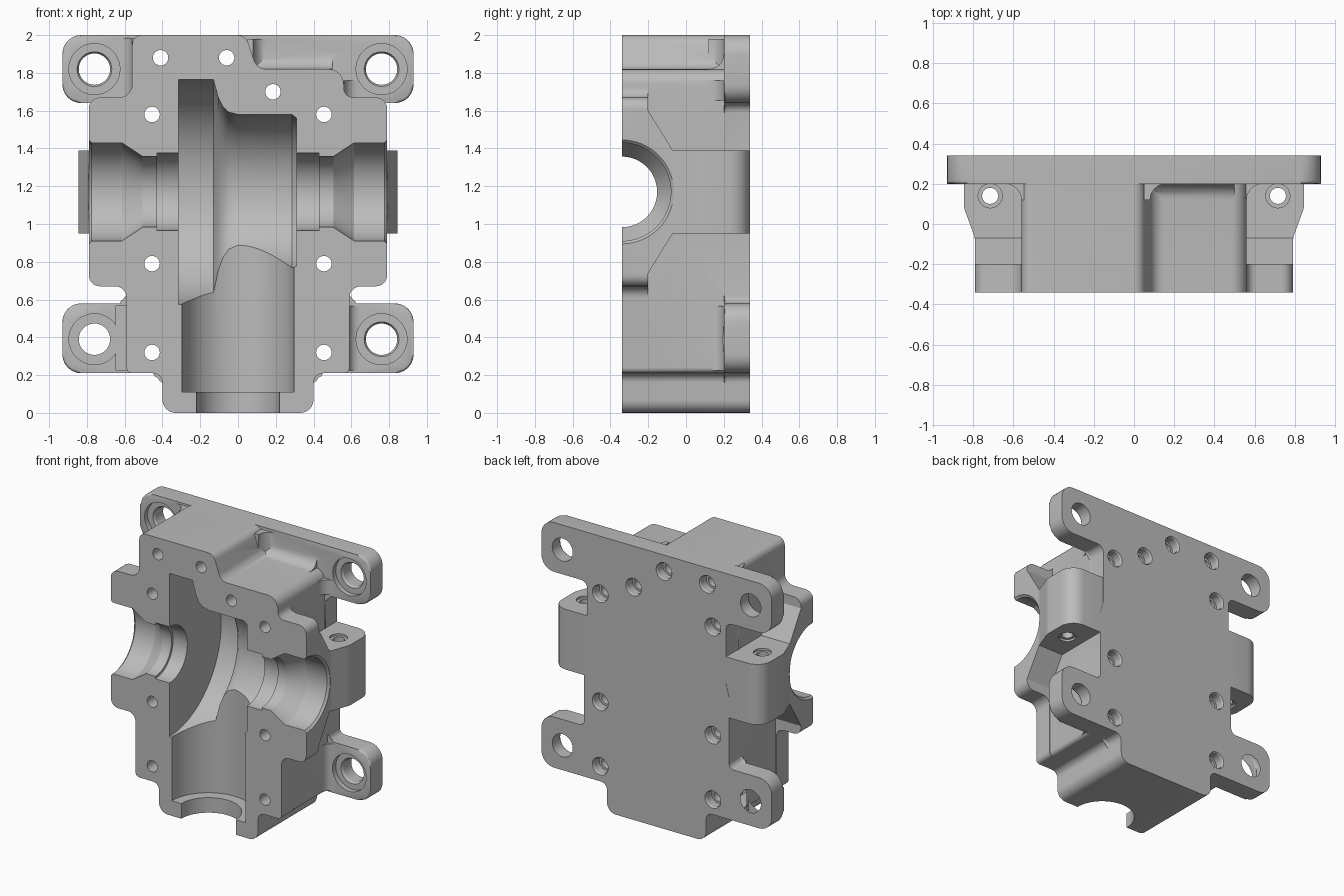
import bpy
import bmesh
from math import sin, cos, pi, tan
from mathutils import Vector

cube = bpy.data.objects.get("Cube")
if cube:
    bpy.data.objects.remove(cube, do_unlink=True)

metal = bpy.data.materials.new("cast_grey")
metal.use_nodes = True
GREY = (0.5, 0.5, 0.5, 1)
metal.diffuse_color = GREY
metal.node_tree.nodes["Principled BSDF"].inputs["Base Color"].default_value = GREY

FRONT, BACK, AXIS_Z = -0.34, 0.34, 1.17

# Ways to place a flat (u, v) point at depth t
PLACE = {
    "x": lambda u, v, t: (t, u, v),
    "y": lambda u, v, t: (u, t, v),
    "z": lambda u, v, t: (u, v, t),
    "x_swapped": lambda u, v, t: (t, v, u),
}


def finish(name, bm):
    bmesh.ops.recalc_face_normals(bm, faces=bm.faces)
    mesh = bpy.data.meshes.new(name)
    bm.to_mesh(mesh)
    bm.free()
    mesh.materials.append(metal)
    obj = bpy.data.objects.new(name, mesh)
    bpy.context.collection.objects.link(obj)
    return obj


def rounded(points, steps=6):
    """Outline from (u, v, radius) corners."""
    out = []
    for i, (u, v, r) in enumerate(points):
        p = Vector((u, v))
        if r == 0:
            out.append(p)
            continue
        a = (Vector(points[i - 1][:2]) - p).normalized()
        b = (Vector(points[(i + 1) % len(points)][:2]) - p).normalized()
        half = a.angle(b) / 2
        centre = p + (a + b).normalized() * (r / sin(half))
        start = p + a * (r / tan(half)) - centre
        end = p + b * (r / tan(half)) - centre
        sweep = pi - 2 * half
        for k in range(steps + 1):
            f = k / steps
            out.append(centre + (start * sin((1 - f) * sweep) + end * sin(f * sweep)) / sin(sweep))
    return out


def prism(name, outline, axis, t0, t1, bevel=0):
    bm = bmesh.new()
    place = PLACE[axis]
    low = [bm.verts.new(place(p[0], p[1], t0)) for p in outline]
    high = [bm.verts.new(place(p[0], p[1], t1)) for p in outline]
    cap = bm.faces.new(low)
    bm.faces.new(high[::-1])
    for i in range(len(low)):
        bm.faces.new((low[i - 1], low[i], high[i], high[i - 1]))
    if bevel:
        bmesh.ops.bevel(bm, geom=list(cap.edges), offset=bevel, segments=3,
                        profile=0.5, affect="EDGES")
    return finish(name, bm)


def lathe(name, profile, axis, cu, cv, segments=32):
    """Turn (t, radius) pairs about an axis through (cu, cv)."""
    bm = bmesh.new()
    rings = []
    for t, r in profile:
        rings.append([bm.verts.new(PLACE[axis](cu + r * cos(2 * pi * k / segments),
                                               cv + r * sin(2 * pi * k / segments), t))
                      for k in range(segments)])
    for a, b in zip(rings, rings[1:]):
        for k in range(segments):
            bm.faces.new((a[k - 1], a[k], b[k], b[k - 1]))
    bm.faces.new(rings[0])
    bm.faces.new(rings[-1][::-1])
    return finish(name, bm)


def fillet(name, axis, cu, cv, side, r, t0, t1):
    """Concave strip where a wall meets the mounting plate."""
    arc = [(cu + side * r * (1 - sin(k * pi / 12)), cv - r + r * cos(k * pi / 12))
           for k in range(7)]
    outline = [(cu - side * 0.03, cv + 0.03), (cu + side * r, cv + 0.03)] + arc
    return prism(name, outline + [(cu - side * 0.03, cv - r)], axis, t0, t1)


def mirrored(half):
    return half + [(-u, v, r) for u, v, r in reversed(half)]


# Shared corner runs for the front flange and the core
foot_right = [(0.4, 0, 0.07), (0.4, 0.21, 0.05)]
foot_left = [(-0.4, 0.21, 0.05), (-0.4, 0, 0.07)]
crown = [(0.56, 1.82, 0.08), (0.1, 1.82, 0.07), (0.04, 2, 0.06), (-0.56, 2, 0.05)]

# Front flange with the split face
flange = prism("gearbox_housing", rounded(
    foot_right + [(0.59, 0.21, 0.03), (0.59, 0.67, 0.06), (0.79, 0.67, 0.06),
                  (0.79, 1.67, 0.06), (0.56, 1.67, 0.05)] + crown +
    [(-0.56, 1.67, 0.07), (-0.79, 1.67, 0.06), (-0.79, 0.67, 0.06),
     (-0.59, 0.67, 0.06), (-0.59, 0.21, 0.03)] + foot_left), "y", FRONT, -0.2)

# Core block
core = prism("core", rounded(
    foot_right + [(0.585, 0.21, 0.03), (0.585, 1.1, 0), (0.56, 1.2, 0)] + crown +
    [(-0.56, 1.2, 0), (-0.585, 1.1, 0), (-0.585, 0.21, 0.03)] + foot_left),
    "y", -0.3, 0.3)

# Rear mounting plate with four ears
plate = prism("mounting_plate", rounded(mirrored(
    foot_right + [(0.93, 0.21, 0.1), (0.93, 0.58, 0.1), (0.585, 0.58, 0.04),
                  (0.585, 1.1, 0), (0.56, 1.2, 0), (0.56, 1.64, 0.05),
                  (0.93, 1.64, 0.1), (0.93, 2, 0.1)])), "y", 0.2, BACK, bevel=0.015)

# Sloped gusset behind the bearing seats
gusset = prism("gusset", [(-0.25, 0.74), (-0.2, 0.74), (-0.07, 0.95), (-0.07, 1.39),
                          (-0.2, 1.6), (-0.25, 1.6)], "x", -0.79, 0.79)

solids = [core, plate, gusset]

for s in (1, -1):
    # Side lugs
    lug = [(0.45, -0.29, 0), (0.79, -0.29, 0), (0.79, -0.07, 0.1), (0.845, 0.08, 0.1),
           (0.845, 0.338, 0.11), (0.45, 0.338, 0)]
    solids.append(prism("side_lug", rounded([(s * u, v, r) for u, v, r in lug]),
                        "z", 0.95, 1.39))
    # Fillets running into the ears
    solids.append(fillet("lower_ear_fillet", "z", s * 0.585, 0.2, s, 0.06, 0.225, 0.565))
    solids.append(fillet("upper_ear_fillet", "z", s * 0.56, 0.2, s, 0.08, 1.655,
                         1.76 if s > 0 else 1.985))

# Fillets around the stepped corner
solids.append(fillet("step_fillet", "x_swapped", 1.82, 0.2, 1, 0.08, 0.08, 0.5))
solids.append(fillet("step_wall_fillet", "z", 0.08, 0.2, 1, 0.08, 1.81, 1.98))

# Cross-shaft and ring-gear cavity
seat = [(0.43, 0.205), (0.43, 0.187), (0.505, 0.187), (0.615, 0.26), (0.775, 0.26),
        (0.79, 0.275), (0.95, 0.275)]
cavity = [(-t, r) for t, r in reversed(seat)]
cavity += [(-0.315, 0.205), (-0.315, 0.595), (-0.13, 0.595), (-0.105, 0.5), (-0.08, 0.45),
           (-0.05, 0.422), (0, 0.41), (0.285, 0.41), (0.31, 0.39), (0.31, 0.205)] + seat
cutters = [lathe("shaft_cavity", cavity, "x", FRONT, AXIS_Z, 96)]

# Pinion bore
cutters.append(lathe("pinion_bore", [(-0.1, 0.22), (0.11, 0.22), (0.11, 0.297), (1.0, 0.297)],
                     "z", 0, FRONT, 80))

# Screw holes, counterbored at the back
screws = [(s * 0.455, z) for s in (1, -1) for z in (0.32, 0.79, 1.58)]
screws += [(-0.41, 1.88), (-0.06, 1.88), (0.185, 1.7)]
for x, z in screws:
    cutters.append(lathe("screw_hole", [(-0.4, 0.041), (0.27, 0.041), (0.27, 0.057),
                                        (0.33, 0.057), (0.36, 0.077)], "y", x, z, 24))

for s in (1, -1):
    # Mounting holes, spot-faced at the front
    for z in (0.39, 1.82):
        cutters.append(lathe("mounting_hole", [(0.1, 0.135), (0.235, 0.135), (0.235, 0.092),
                                               (0.25, 0.083), (0.4, 0.083)],
                             "y", s * 0.76, z, 40))
    # Vertical lug holes
    cutters.append(lathe("lug_hole", [(0.9, 0.06), (0.965, 0.06), (0.965, 0.04), (1.375, 0.04),
                                      (1.375, 0.06), (1.45, 0.06)], "z", s * 0.715, 0.14, 24))

# Join the solids, then cut the openings
bpy.ops.object.select_all(action="DESELECT")
flange.select_set(True)
bpy.context.view_layer.objects.active = flange
for operation, parts in (("UNION", solids), ("DIFFERENCE", cutters)):
    for part in parts:
        part.hide_render = True
        mod = flange.modifiers.new(part.name, "BOOLEAN")
        mod.operation = operation
        mod.solver = "EXACT"
        mod.object = part
        bpy.ops.object.modifier_apply(modifier=mod.name)
        bpy.data.objects.remove(part, do_unlink=True)

bpy.ops.object.shade_smooth_by_angle(angle=pi / 6)
